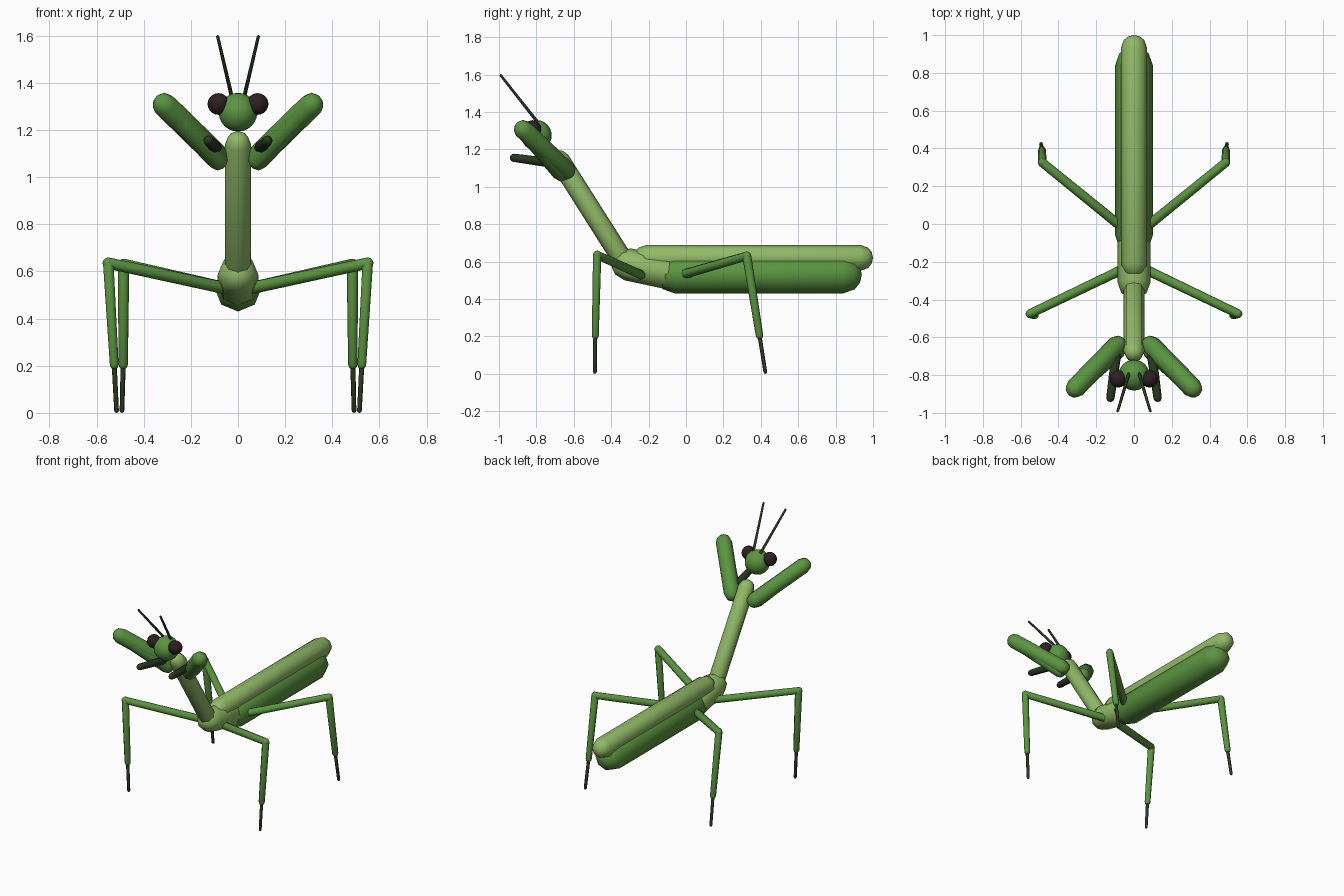
import bpy
import bmesh
import math
from mathutils import Vector

cube = bpy.data.objects.get("Cube")
if cube:
    bpy.data.objects.remove(cube, do_unlink=True)


def material(name, rgb):
    m = bpy.data.materials.new(name)
    m.use_nodes = True
    m.diffuse_color = (*rgb, 1)
    bsdf = next(n for n in m.node_tree.nodes if n.type == 'BSDF_PRINCIPLED')
    bsdf.inputs["Base Color"].default_value = (*rgb, 1)
    return m


LIGHT = material("light green", (0.28, 0.49, 0.135))
LEAF = material("leaf green", (0.105, 0.3, 0.052))
DARK = material("dark green", (0.022, 0.042, 0.015))
EYE = material("dark brown", (0.028, 0.014, 0.016))


def finish(bm, name, mat):
    mesh = bpy.data.meshes.new(name)
    bm.to_mesh(mesh)
    bm.free()
    mesh.materials.append(mat)
    mesh.shade_smooth()
    obj = bpy.data.objects.new(name, mesh)
    bpy.context.collection.objects.link(obj)
    return obj


def ball(name, centre, radius, mat):
    bm = bmesh.new()
    bmesh.ops.create_uvsphere(bm, u_segments=16, v_segments=12, radius=radius)
    obj = finish(bm, name, mat)
    obj.location = centre
    return obj


def capsule(name, start, end, radius, mat, end_radius=None, sides=8):
    """Round-ended rod between two points, with an optional taper."""
    start, end = Vector(start), Vector(end)
    axis = end - start
    rings = 7
    bm = bmesh.new()
    bmesh.ops.create_uvsphere(bm, u_segments=sides, v_segments=rings, radius=1)
    half = math.sin(math.pi / rings / 2)
    for v in bm.verts:
        upper = v.co.z > 0
        r = (end_radius or radius) if upper else radius
        # the two middle rings become the straight wall
        if abs(v.co.z) < half + 0.01:
            v.co.x /= math.cos(math.pi / rings / 2)
            v.co.y /= math.cos(math.pi / rings / 2)
            v.co.z = 0
        v.co *= r
        if upper:
            v.co.z += axis.length
    obj = finish(bm, name, mat)
    obj.rotation_mode = 'QUATERNION'
    obj.rotation_quaternion = axis.to_track_quat('Z', 'Y')
    obj.location = start
    return obj


# Body
capsule("abdomen", (0, -0.06, 0.53), (0, 0.84, 0.53), 0.1, LEAF)
capsule("folded_wings", (0, -0.21, 0.62), (0, 0.93, 0.62), 0.07, LIGHT)
capsule("thorax", (0, -0.31, 0.585), (0, -0.1, 0.54), 0.087, LIGHT)
capsule("neck", (0, -0.32, 0.58), (0, -0.675, 1.14), 0.055, LIGHT)
ball("head", (0, -0.8, 1.275), 0.082, LEAF)

# Paired parts
for side, s in (("left", 1), ("right", -1)):
    def at(x, y, z):
        return (s * x, y, z)

    ball(side + "_eye", at(0.083, -0.82, 1.31), 0.046, EYE)
    capsule(side + "_antenna", at(0.025, -0.785, 1.335), at(0.086, -0.99, 1.595), 0.009, DARK, 0.007)

    # Folded grasping arm
    elbow = at(0.31, -0.868, 1.305)
    capsule(side + "_upper_arm", at(0.09, -0.643, 1.09), elbow, 0.053, LEAF)
    capsule(side + "_forearm", elbow, at(0.088, -0.67, 1.073), 0.045, LEAF)
    capsule(side + "_claw", at(0.095, -0.7, 1.125), at(0.125, -0.92, 1.155), 0.026, DARK, 0.022)

    # Walking legs: hip, knee, ankle, toe
    for pair, hip, knee, ankle, toe in (
        ("front", (0.06, -0.24, 0.53), (0.55, -0.475, 0.635), (0.525, -0.485, 0.205), (0.515, -0.487, 0.01)),
        ("rear", (0.06, -0.02, 0.53), (0.485, 0.325, 0.63), (0.487, 0.393, 0.205), (0.492, 0.424, 0.01)),
    ):
        name = side + "_" + pair
        capsule(name + "_thigh", at(*hip), at(*knee), 0.026, LEAF, 0.024)
        capsule(name + "_shin", at(*knee), at(*ankle), 0.024, LEAF, 0.02)
        capsule(name + "_foot", at(*ankle), at(*toe), 0.011, DARK, 0.01)
